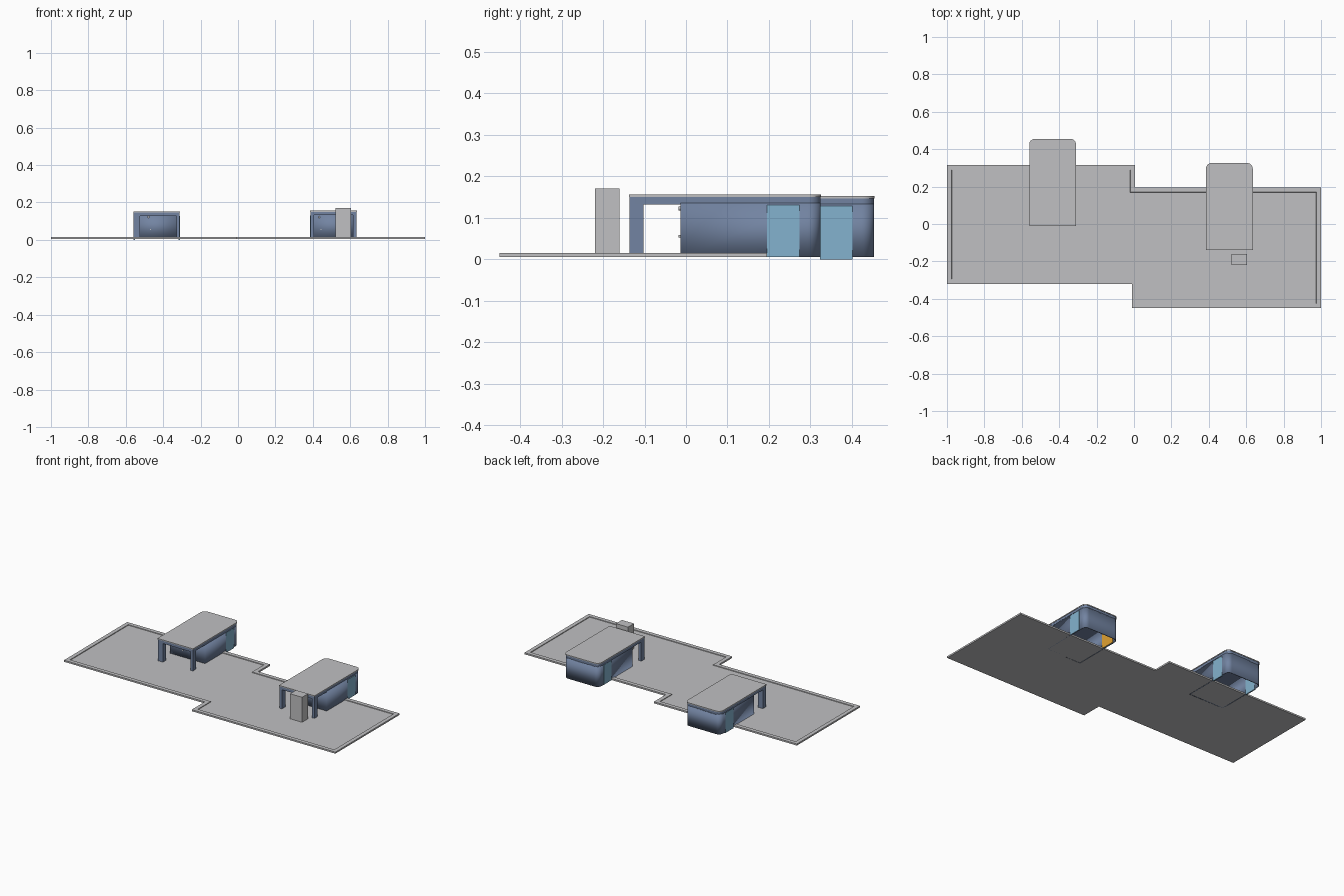
import bpy, bmesh, math

if "Cube" in bpy.data.objects:
    bpy.data.objects.remove(bpy.data.objects["Cube"])


def material(name, rgb):
    m = bpy.data.materials.new(name)
    m.diffuse_color = (*rgb, 1)
    m.use_nodes = True
    m.node_tree.nodes["Principled BSDF"].inputs["Base Color"].default_value = m.diffuse_color
    return m


GREY = material("pale_grey", (0.53, 0.53, 0.54))
BLUE = material("slate_blue", (0.17, 0.23, 0.36))
GLASS = material("window_blue", (0.23, 0.45, 0.62))
ORANGE = material("warm_orange", (0.75, 0.36, 0.03))


def finish(bm, name, mat, smooth=False):
    me = bpy.data.meshes.new(name)
    bm.to_mesh(me)
    bm.free()
    me.materials.append(mat)
    ob = bpy.data.objects.new(name, me)
    bpy.context.collection.objects.link(ob)
    if smooth:
        bpy.ops.object.select_all(action='DESELECT')
        ob.select_set(True)
        bpy.context.view_layer.objects.active = ob
        bpy.ops.object.shade_smooth_by_angle(angle=math.radians(30))
    return ob


def prism_bm(points, z0, z1):
    bm = bmesh.new()
    face = bm.faces.new([bm.verts.new((x, y, z0)) for x, y in points])
    ext = bmesh.ops.extrude_face_region(bm, geom=[face], use_keep_orig=True)
    for v in ext['geom']:
        if isinstance(v, bmesh.types.BMVert):
            v.co.z = z1
    bmesh.ops.recalc_face_normals(bm, faces=bm.faces)
    bm.normal_update()
    return bm


def box(name, x0, x1, y0, y1, z0, z1, mat):
    pts = [(x0, y0), (x1, y0), (x1, y1), (x0, y1)]
    return finish(prism_bm(pts, z0, z1), name, mat)


def rounded_back(x0, x1, y0, y1, r=0.03, n=8):
    """Rectangle whose two rear corners are rounded."""
    pts = [(x0, y0), (x1, y0)]
    for cx, start in ((x1 - r, 0), (x0 + r, 90)):
        for i in range(n + 1):
            a = math.radians(start + 90 * i / n)
            pts.append((cx + r * math.cos(a), y1 - r + r * math.sin(a)))
    return pts


# Stepped terrace slab with a low raised rim
outline = [(-1, -.32), (-.01, -.32), (-.01, -.45), (1, -.45),
           (1, .195), (.005, .195), (.005, .315), (-1, .315)]
bm = prism_bm(outline, .005, .015)
top = [f for f in bm.faces if f.normal.z > .9]
bmesh.ops.inset_region(bm, faces=top, thickness=.025, use_even_offset=True)
bmesh.ops.translate(bm, vec=(0, 0, -.004),
                    verts=list({v for f in top for v in f.verts}))
# steep step between the rim and the floor
inner = bmesh.ops.inset_region(bm, faces=top, thickness=.001)
bmesh.ops.translate(bm, vec=(0, 0, .004), verts=list(
    {v for f in bm.faces if f not in top and f.normal.z > .5 for v in f.verts
     if v.co.z < .012} - {v for f in top for v in f.verts}))
finish(bm, "terrace", GREY)


def house(tag, x0, y0, y1, base, col_left, col_right, ztop, detail_x):
    x1, wall_y, t = x0 + .25, y0 + .125, .006
    # Thin shell of walls, open underneath
    bm = prism_bm(rounded_back(x0 + .002, x1 - .002, wall_y, y1 - .002),
                  .005, ztop - .02)
    bmesh.ops.delete(bm, geom=[f for f in bm.faces if abs(f.normal.z) > .9],
                     context='FACES_ONLY')
    walls = finish(bm, tag + "_walls", BLUE, True)
    s = walls.modifiers.new("thickness", 'SOLIDIFY')
    s.thickness, s.offset, s.use_even_offset = t, -1, True
    # Header over walls and porch, then roof sheet
    finish(prism_bm(rounded_back(x0 + .002, x1 - .002, y0 + .002, y1 - .002),
                    ztop - .024, ztop - .006), tag + "_header", BLUE, True)
    finish(prism_bm(rounded_back(x0, x1, y0, y1), ztop - .006, ztop),
           tag + "_roof", GREY, True)
    # Porch columns at the front corners
    box(tag + "_left_column", x0 + .002, x0 + col_left, y0 + .002, y0 + .035,
        .008, ztop - .022, BLUE)
    box(tag + "_right_column", x1 - col_right, x1 - .002, y0 + .002, y0 + .035,
        .008, ztop - .022, BLUE)
    # Full-height windows on both sides
    for side, x in (("left", x0 + .001), ("right", x1 - .009)):
        box(f"{tag}_{side}_window", x, x + .008, y0 + .333, y0 + .412,
            base, ztop - .025, GLASS)
    # Porch lamp and door handle
    for part, x, z, r in (("lamp", detail_x, .122, .005),
                          ("handle", detail_x + .01, .055, .003)):
        bpy.ops.mesh.primitive_cylinder_add(
            vertices=12, radius=r, depth=.006,
            location=(x, wall_y - .002, z), rotation=(math.pi / 2, 0, 0))
        ob = bpy.context.object
        ob.name = f"{tag}_{part}"
        ob.data.materials.append(GREY)


house("left_house", -.56, -.01, .455, .0, .037, .02, .153, -.478)
house("right_house", .385, -.138, .326, .005, .02, .02, .156, .434)

# Orange panel inside the right house
box("orange_panel", .394, .397, .19, .285, .006, .13, ORANGE)

# Free-standing pillar by the right porch
box("pillar", .52, .605, -.22, -.16, .008, .17, GREY)
